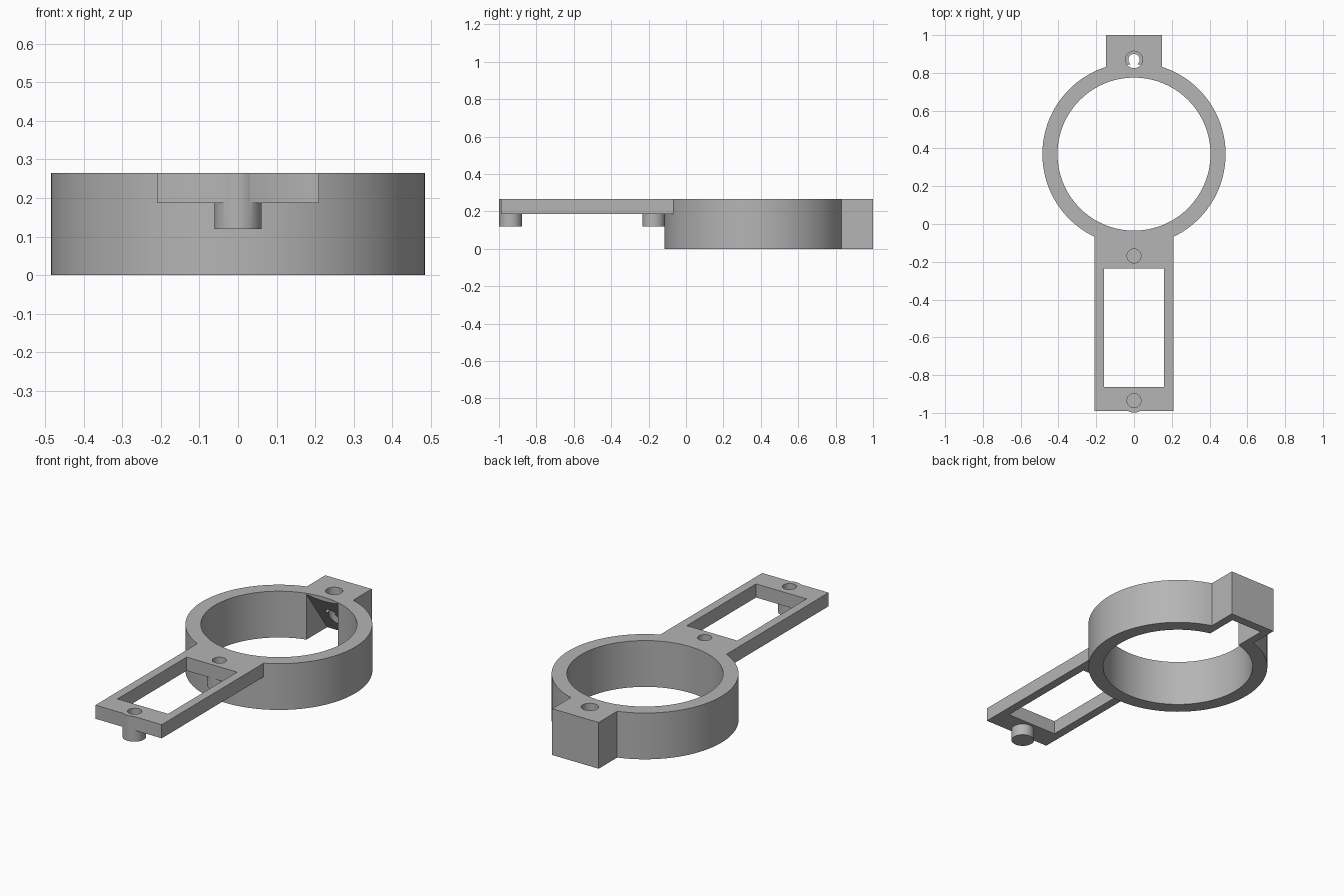
import bpy, bmesh
from mathutils import Matrix

if "Cube" in bpy.data.objects:
    bpy.data.objects.remove(bpy.data.objects["Cube"], do_unlink=True)

TOP = 0.265          # height of the ring and arm
PLATE = 0.187        # underside of the arm
RING_Y = 0.37        # ring centre
PIN_YS = (-0.938, -0.172)
CLAMP_HOLE_Y = 0.87

grey = bpy.data.materials.new("plain grey")
grey.use_nodes = True
grey.diffuse_color = (0.46, 0.46, 0.46, 1)
grey.node_tree.nodes["Principled BSDF"].inputs["Base Color"].default_value = grey.diffuse_color


def make(name, bm):
    bmesh.ops.recalc_face_normals(bm, faces=bm.faces)
    mesh = bpy.data.meshes.new(name)
    bm.to_mesh(mesh)
    bm.free()
    mesh.materials.append(grey)
    obj = bpy.data.objects.new(name, mesh)
    bpy.context.collection.objects.link(obj)
    return obj


def box(name, half_x, y0, y1, z0, z1):
    return prism(name, half_x, [(y0, z0), (y1, z0), (y1, z1), (y0, z1)])


def prism(name, half_x, profile):
    """Side profile in (y, z), extruded across x."""
    bm = bmesh.new()
    face = bm.faces.new([bm.verts.new((-half_x, y, z)) for y, z in profile])
    grown = bmesh.ops.extrude_face_region(bm, geom=[face])["geom"]
    moved = [v for v in grown if isinstance(v, bmesh.types.BMVert)]
    bmesh.ops.translate(bm, verts=moved, vec=(2 * half_x, 0, 0))
    return make(name, bm)


def cylinder(name, radius, y, z0, z1, sides=48):
    bm = bmesh.new()
    bmesh.ops.create_cone(bm, cap_ends=True, segments=sides, radius1=radius, radius2=radius,
                          depth=z1 - z0, matrix=Matrix.Translation((0, y, (z0 + z1) / 2)))
    return make(name, bm)


def combine(body, part, operation):
    """Apply a boolean and drop the operand."""
    mod = body.modifiers.new(operation.lower(), "BOOLEAN")
    mod.operation, mod.solver, mod.object = operation, "EXACT", part
    bpy.context.view_layer.update()
    result = bpy.data.meshes.new_from_object(
        body.evaluated_get(bpy.context.evaluated_depsgraph_get()))
    body.modifiers.clear()
    body.data = result
    bpy.data.objects.remove(part, do_unlink=True)


# Solid parts: ring, rear clamp block, front arm and its two pins
mount = cylinder("ring_mount", 0.485, RING_Y, 0, TOP, 128)
solids = [
    box("clamp_block", 0.147, 0.6, 1.0, 0, TOP),
    box("arm", 0.21, -0.99, 0.2, PLATE, TOP),
]
solids += [cylinder("pin", 0.061, y, 0.12, TOP) for y in PIN_YS]
for part in solids:
    combine(mount, part, "UNION")

# Openings: ring bore, arm window, sloped clamp pocket and the screw holes
openings = [
    cylinder("bore", 0.405, RING_Y, -0.1, 0.4, 128),
    box("window", 0.16, -0.862, -0.236, 0.05, 0.4),
    prism("pocket", 0.1, [(0.5, -0.1), (1.022, -0.1), (0.762, 0.26), (0.5, 0.26)]),
    cylinder("counterbore", 0.045, CLAMP_HOLE_Y, 0.145, 0.4),
    cylinder("screw_hole", 0.03, CLAMP_HOLE_Y, -0.1, 0.4),
]
openings += [cylinder("pin_hole", 0.037, y + 0.003, 0.15, 0.4) for y in PIN_YS]
for part in openings:
    combine(mount, part, "DIFFERENCE")

# Smooth curved walls, crisp edges
bpy.ops.object.select_all(action="DESELECT")
mount.select_set(True)
bpy.context.view_layer.objects.active = mount
bpy.ops.object.shade_smooth_by_angle(angle=0.6)
